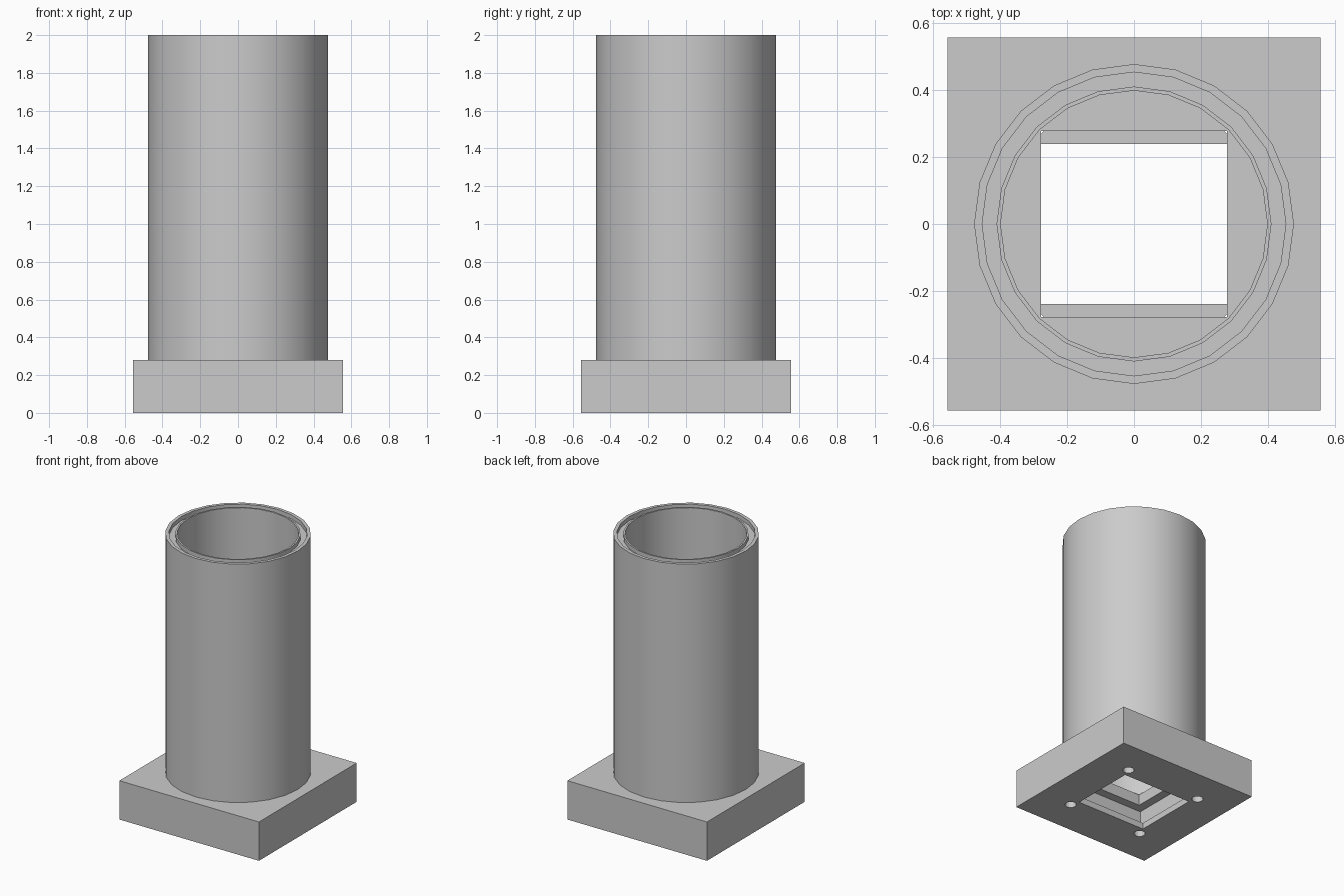
import bpy
import bmesh
import math
from mathutils import Matrix

old = bpy.data.objects.get("Cube")
if old:
    bpy.data.objects.remove(old, do_unlink=True)

TOP = 2.0
BASE_TOP = 0.28
HALF = 0.557

grey = bpy.data.materials.new("plain grey")
grey.use_nodes = True
colour = (0.6, 0.6, 0.6, 1)
grey.diffuse_color = colour
grey.node_tree.nodes["Principled BSDF"].inputs["Base Color"].default_value = colour


def make_object(name, bm):
    bmesh.ops.recalc_face_normals(bm, faces=bm.faces)
    mesh = bpy.data.meshes.new(name)
    bm.to_mesh(mesh)
    bm.free()
    mesh.materials.append(grey)
    obj = bpy.data.objects.new(name, mesh)
    bpy.context.collection.objects.link(obj)
    return obj


def box(name, hx, hy, z0, z1):
    bm = bmesh.new()
    mat = Matrix.Translation((0, 0, (z0 + z1) / 2)) @ Matrix.Diagonal((2 * hx, 2 * hy, z1 - z0, 1))
    bmesh.ops.create_cube(bm, size=1, matrix=mat)
    return make_object(name, bm)


def cylinder(name, x, y, radius, z0, z1):
    bm = bmesh.new()
    bmesh.ops.create_cone(bm, cap_ends=True, segments=16, radius1=radius, radius2=radius,
                          depth=z1 - z0, matrix=Matrix.Translation((x, y, (z0 + z1) / 2)))
    return make_object(name, bm)


def cut(obj, cutter):
    mod = obj.modifiers.new("cut", "BOOLEAN")
    mod.operation = "DIFFERENCE"
    mod.solver = "EXACT"
    mod.object = cutter
    bpy.context.view_layer.objects.active = obj
    bpy.ops.object.modifier_apply(modifier=mod.name)
    bpy.data.objects.remove(cutter, do_unlink=True)


# Hollow square base: cavity, upper and lower openings, corner screw holes
base = box("square_base", HALF, HALF, 0, BASE_TOP)
cut(base, box("cavity_cutter", 0.34, 0.34, 0.045, 0.2))
cut(base, box("upper_opening_cutter", 0.277, 0.277, 0.1, 0.4))
cut(base, box("lower_opening_cutter", 0.277, 0.238, -0.1, 0.1))
for sx in (-1, 1):
    for sy in (-1, 1):
        cut(base, cylinder("hole_cutter", sx * 0.3, sy * 0.3, 0.038, -0.1, 0.1))

# Round tube with a shallow groove in its top rim
profile = [(0.477, BASE_TOP), (0.477, TOP), (0.453, TOP), (0.453, TOP - 0.03),
           (0.41, TOP - 0.03), (0.41, TOP), (0.398, TOP), (0.398, BASE_TOP)]
bm = bmesh.new()
verts = [bm.verts.new((r, 0, z)) for r, z in profile]
edges = [bm.edges.new((v, verts[(i + 1) % len(verts)])) for i, v in enumerate(verts)]
bmesh.ops.spin(bm, geom=verts + edges, cent=(0, 0, 0), axis=(0, 0, 1),
               angle=math.tau, steps=24, use_merge=True)
bmesh.ops.remove_doubles(bm, verts=bm.verts, dist=0.0001)
tube = make_object("round_tube", bm)

bpy.ops.object.select_all(action="DESELECT")
tube.select_set(True)
bpy.context.view_layer.objects.active = tube
bpy.ops.object.shade_smooth_by_angle(angle=math.radians(30))
